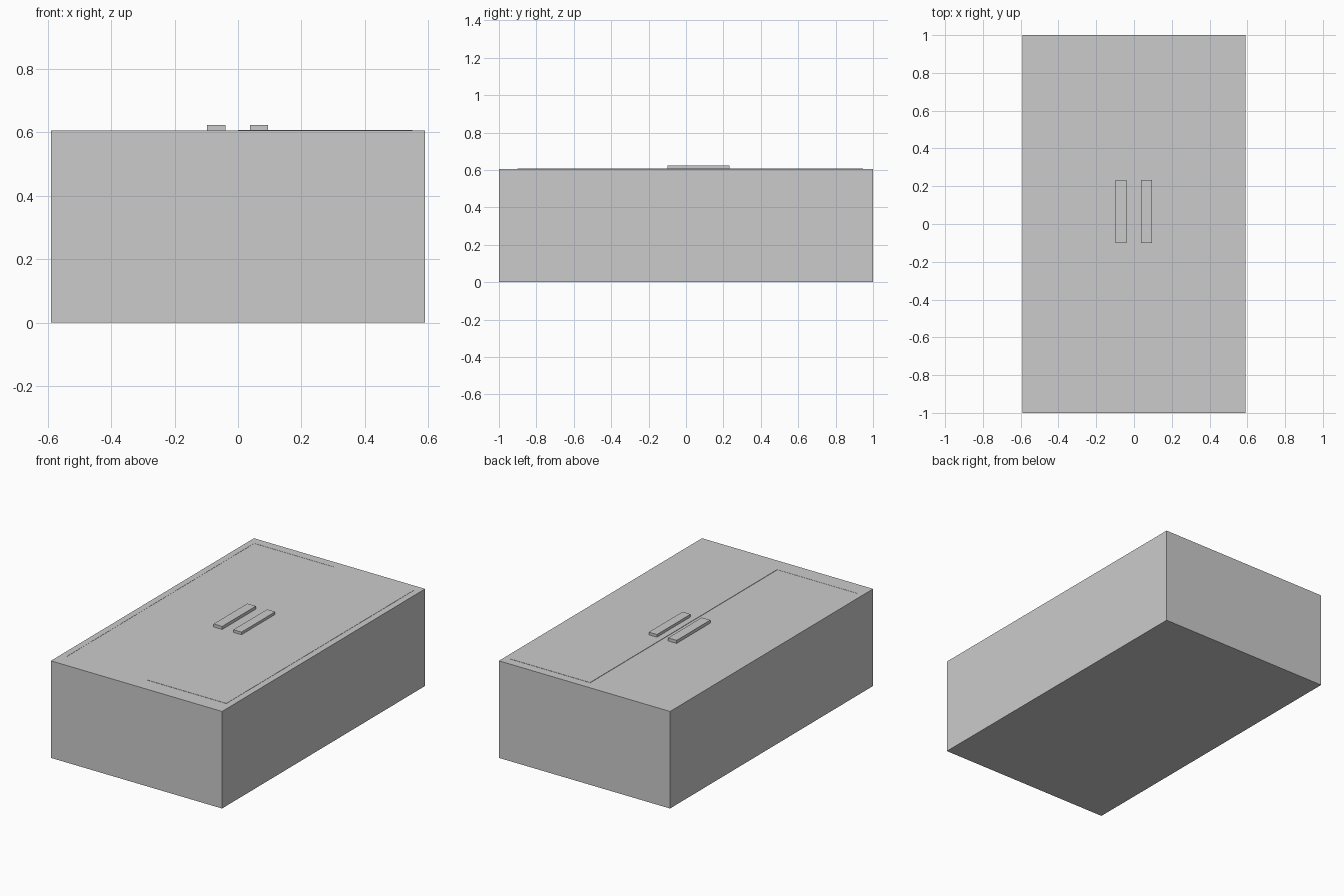
import bpy

if "Cube" in bpy.data.objects:
    bpy.data.objects.remove(bpy.data.objects["Cube"])


def box(name, x, y, z):
    """Axis-aligned box from (min, max) ranges."""
    lo, hi = zip(x, y, z)
    bpy.ops.mesh.primitive_cube_add(size=1, location=[(a + b) / 2 for a, b in zip(lo, hi)])
    ob = bpy.context.object
    ob.name = name
    ob.scale = [b - a for a, b in zip(lo, hi)]
    bpy.ops.object.transform_apply(location=False, rotation=False, scale=True)
    return ob


TOP = 0.605
DOOR_Y = (-0.9, 0.945)

# Cabinet body lying on its back, with a shallow door opening
body = box("cabinet_body", (-0.59, 0.59), (-1, 1), (0, TOP))
cutter = box("door_opening_cutter", (-0.55, 0.55), DOOR_Y, (TOP - 0.02, TOP + 0.05))
cut = body.modifiers.new("door_opening", 'BOOLEAN')
cut.operation = 'DIFFERENCE'
cut.solver = 'EXACT'
cut.object = cutter
bpy.context.view_layer.objects.active = body
bpy.ops.object.modifier_apply(modifier=cut.name)
bpy.data.objects.remove(cutter)

# Doors: left sits a hair below the frame, right a hair above
box("left_door", (-0.55, 0), DOOR_Y, (TOP - 0.02, TOP - 0.001))
box("right_door", (0, 0.55), DOOR_Y, (TOP - 0.02, TOP + 0.0015))

# Pull handles either side of the door gap
for name, x in (("left_handle", (-0.098, -0.039)), ("right_handle", (0.038, 0.094))):
    box(name, x, (-0.1, 0.232), (TOP - 0.002, 0.623))
